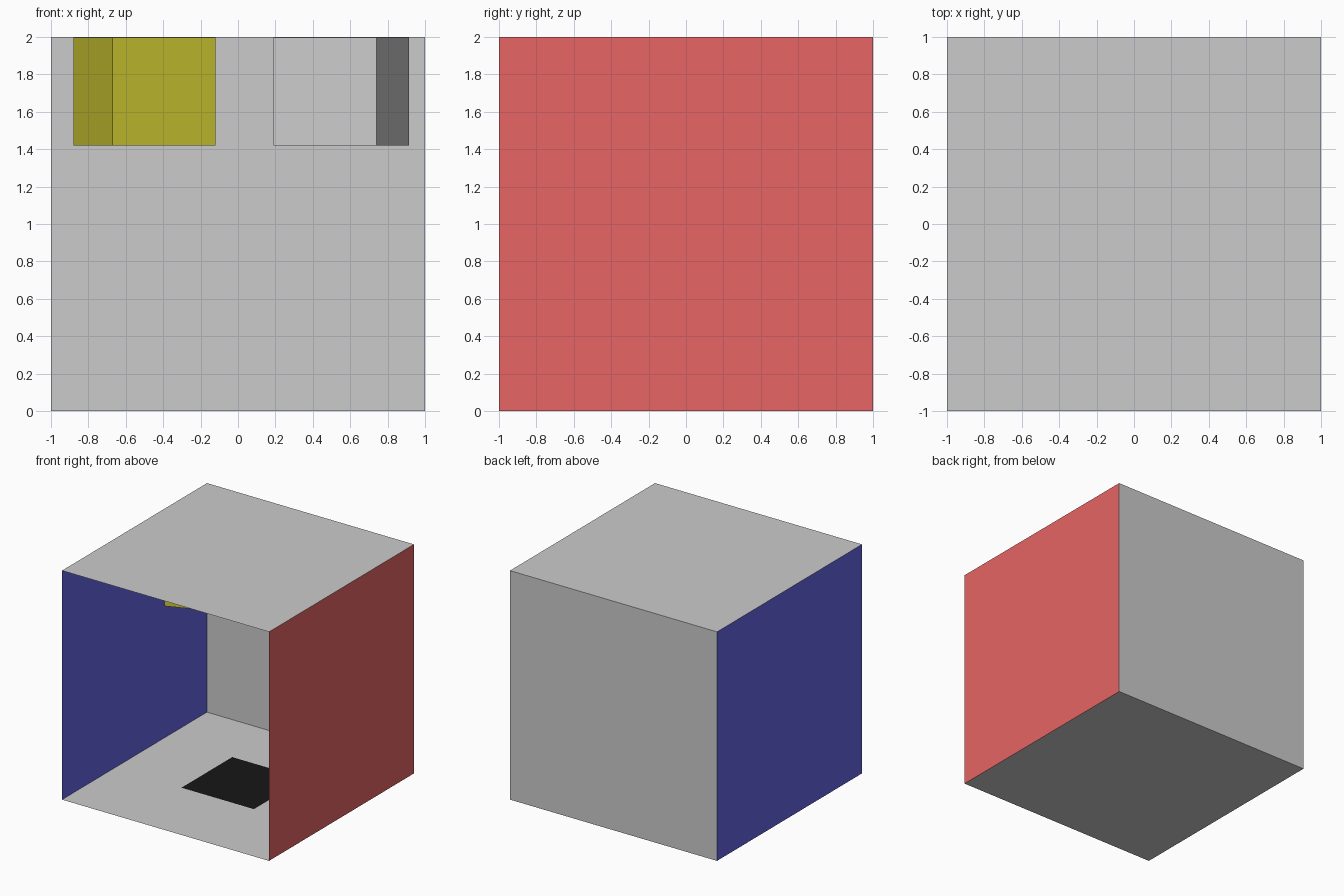
import bpy
from math import radians, pi

if "Cube" in bpy.data.objects:
    bpy.data.objects.remove(bpy.data.objects["Cube"])


def paint(obj, name, rgb):
    mat = bpy.data.materials.new(name)
    mat.diffuse_color = (*rgb, 1)
    mat.use_nodes = True
    mat.node_tree.nodes["Principled BSDF"].inputs["Base Color"].default_value = mat.diffuse_color
    obj.data.materials.append(mat)


def panel(name, loc, rot=(0, 0, 0), size=2):
    bpy.ops.mesh.primitive_plane_add(size=size, location=loc, rotation=rot)
    obj = bpy.context.object
    obj.name = name
    bpy.ops.object.transform_apply(location=False, rotation=True, scale=True)
    return obj


def block(name, x, y, side, angle, bottom=1.42, top=1.996):
    bpy.ops.mesh.primitive_cube_add(size=1, location=(x, y, (bottom + top) / 2),
                                    rotation=(0, 0, radians(angle)))
    obj = bpy.context.object
    obj.name = name
    obj.scale = (side, side, top - bottom)
    return obj


# Room shell, open at the front, with normals facing inward
panel("floor", (0, 0, 0))
panel("ceiling", (0, 0, 2), (pi, 0, 0))
panel("back_wall", (0, 1, 1), (pi / 2, 0, 0))
left = panel("left_wall", (-1, 0, 1), (0, pi / 2, 0))
right = panel("right_wall", (1, 0, 1), (0, -pi / 2, 0))
paint(left, "blue", (0.13, 0.13, 0.8))
paint(right, "red", (0.8, 0.13, 0.13))

# Dark square patch lying on the floor
patch = panel("floor_patch", (0, 0.07, 0.003), size=0.7)
paint(patch, "black", (0.008, 0.008, 0.008))

# Two turned blocks hanging from the ceiling
yellow = block("yellow_block", -0.50, 0.32, 0.589, 20.9)
paint(yellow, "yellow", (0.6, 0.56, 0.03))
block("grey_block", 0.5525, 0.36, 0.577, -17.6)
